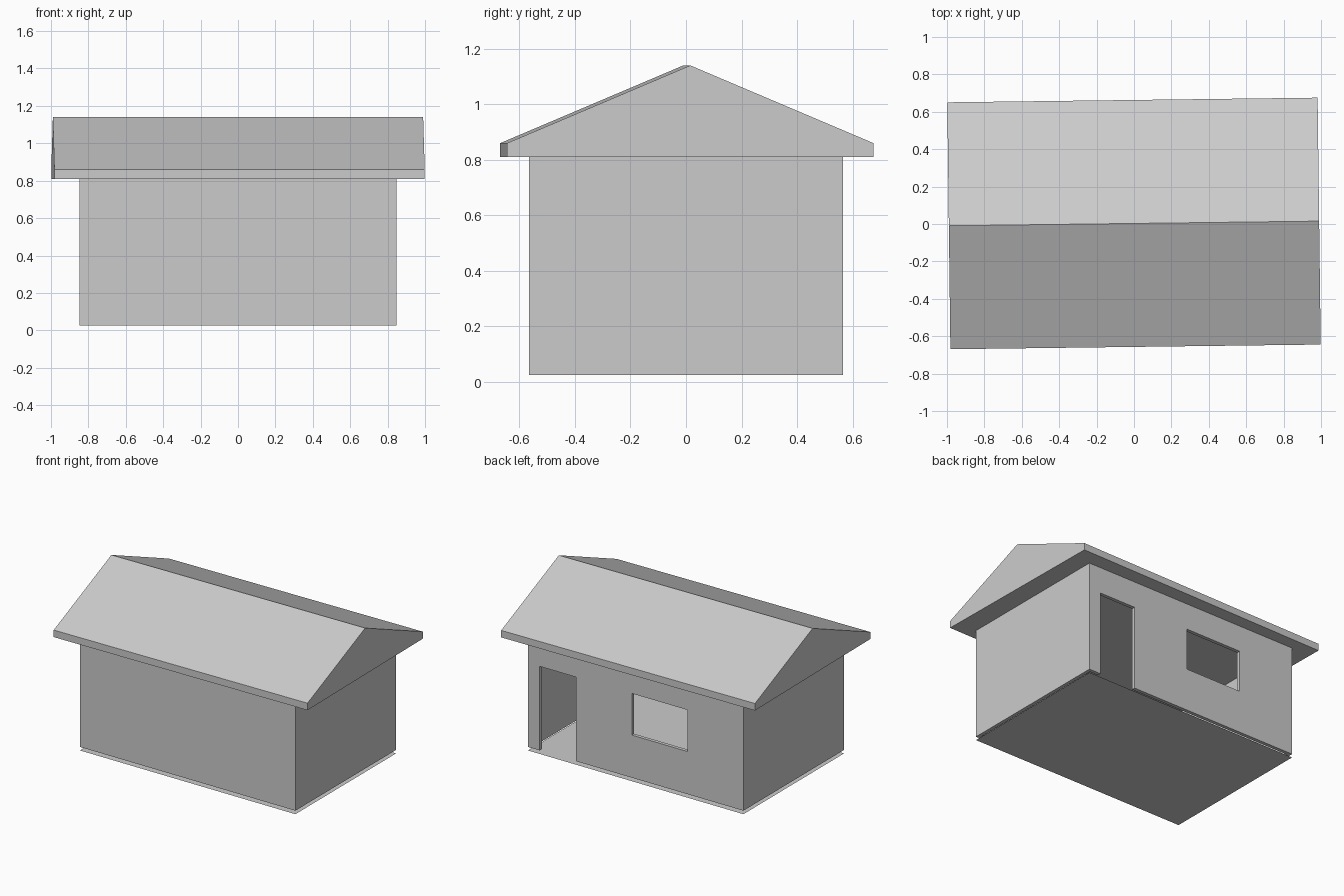
import bpy, bmesh, math

if "Cube" in bpy.data.objects:
    bpy.data.objects.remove(bpy.data.objects["Cube"])


def make_object(name, bm):
    bmesh.ops.recalc_face_normals(bm, faces=bm.faces)
    mesh = bpy.data.meshes.new(name)
    bm.to_mesh(mesh)
    bm.free()
    obj = bpy.data.objects.new(name, mesh)
    bpy.context.collection.objects.link(obj)
    return obj


def box(name, x, y, z):
    """Box from (min, max) ranges on each axis."""
    bm = bmesh.new()
    bmesh.ops.create_cube(bm, size=1)
    for v in bm.verts:
        v.co = [r[0] + (c + 0.5) * (r[1] - r[0]) for c, r in zip(v.co, (x, y, z))]
    return make_object(name, bm)


def cut(target, name, x, y, z):
    cutter = box(name, x, y, z)
    cutter.hide_render = True
    cutter.display_type = 'WIRE'
    mod = target.modifiers.new(name, 'BOOLEAN')
    mod.operation = 'DIFFERENCE'
    mod.solver = 'EXACT'
    mod.object = cutter


HX, HY, T = 0.848, 0.566, 0.025      # wall half sizes and thickness
BASE, TOP = 0.025, 0.81

# Floor: a single thin sheet on the ground
bm = bmesh.new()
bm.faces.new([bm.verts.new((sx * HX, sy * HY, 0))
              for sx, sy in ((-1, -1), (1, -1), (1, 1), (-1, 1))])
floor = make_object("floor", bm)

# Walls: hollow shell with a door and a window in the back
walls = box("walls", (-HX, HX), (-HY, HY), (BASE, TOP))
cut(walls, "room_cutter", (-HX + T, HX - T), (-HY + T, HY - T), (-0.1, 1.0))
cut(walls, "door_cutter", (0.47, 0.755), (HY - 0.1, HY + 0.1), (-0.1, 0.623))
cut(walls, "window_cutter", (-0.41, 0.03), (HY - 0.1, HY + 0.1), (0.328, 0.624))

# Roof: gable profile extruded along x, turned very slightly
profile = [(-0.66, 0.81), (0.66, 0.81), (0.66, 0.86), (0, 1.14), (-0.66, 0.86)]
bm = bmesh.new()
gable = bm.faces.new([bm.verts.new((-0.99, y, z)) for y, z in profile])
ext = bmesh.ops.extrude_face_region(bm, geom=[gable], use_keep_orig=True)
bmesh.ops.translate(bm, vec=(1.98, 0, 0),
                    verts=[g for g in ext["geom"] if isinstance(g, bmesh.types.BMVert)])
roof = make_object("roof", bm)
roof.location.y = 0.003
roof.rotation_euler.z = math.radians(0.72)
